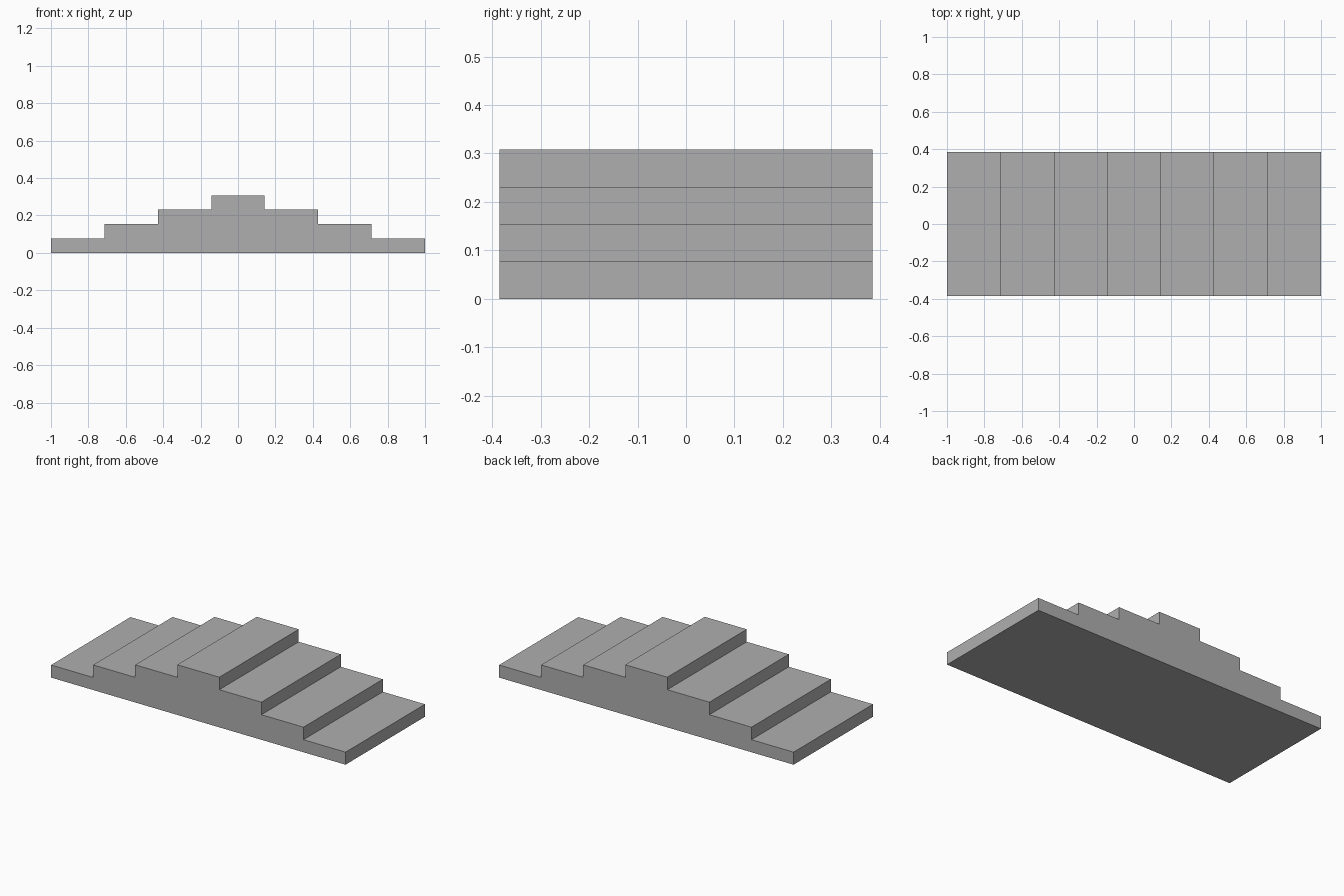
import bpy
import bmesh

if "Cube" in bpy.data.objects:
    bpy.data.objects.remove(bpy.data.objects["Cube"], do_unlink=True)

STEPS = 4
RISE = 0.077          # height of one step
TREAD = 2 / 7         # run of one step; the top tread is centred
HALF_DEPTH = 0.385

# Plain grey material
grey = bpy.data.materials.new("stone_grey")
grey.use_nodes = True
colour = (0.43, 0.43, 0.43, 1.0)
grey.diffuse_color = colour
grey.node_tree.nodes["Principled BSDF"].inputs["Base Color"].default_value = colour

# Stepped half profile from the bottom outer corner up to the top tread
half = []
for i in range(STEPS):
    x = 1 - i * TREAD
    half += [(x, i * RISE), (x, (i + 1) * RISE)]
profile = half + [(-x, z) for x, z in reversed(half)]

# Extrude the mirrored profile along the depth
bm = bmesh.new()
face = bm.faces.new([bm.verts.new((x, -HALF_DEPTH, z)) for x, z in profile])
result = bmesh.ops.extrude_face_region(bm, geom=[face])
moved = [v for v in result["geom"] if isinstance(v, bmesh.types.BMVert)]
bmesh.ops.translate(bm, verts=moved, vec=(0, 2 * HALF_DEPTH, 0))
bmesh.ops.recalc_face_normals(bm, faces=bm.faces)

mesh = bpy.data.meshes.new("double_sided_steps")
bm.to_mesh(mesh)
bm.free()
mesh.materials.append(grey)
steps = bpy.data.objects.new("double_sided_steps", mesh)
bpy.context.collection.objects.link(steps)
